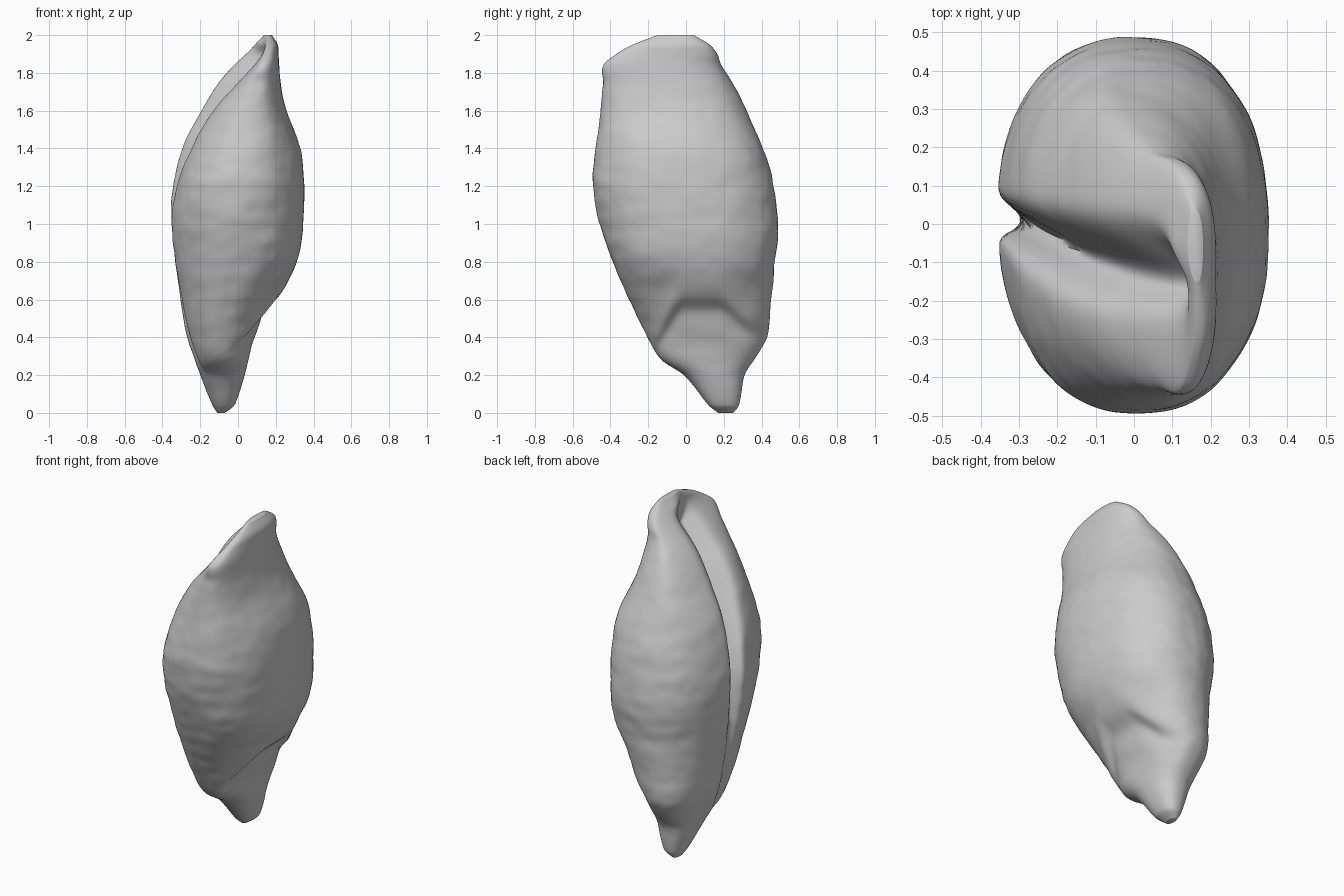
import bpy, bmesh, math
from mathutils import Vector, noise

if "Cube" in bpy.data.objects:
    bpy.data.objects.remove(bpy.data.objects["Cube"])

# Section limits by height: z, back lobe -x, front lobe -x, +x, -y, +y
PROFILE = [
    (0, -.11, -.11, -.07, .17, .25),
    (.04, -.135, -.135, -.02, .12, .28),
    (.2, -.2, -.2, .035, -.01, .31),
    (.28, -.23, -.23, .055, -.13, .36),
    (.4, -.27, -.27, .09, -.2, .43),
    (.6, -.305, -.305, .19, -.3, .45),
    (.8, -.335, -.335, .31, -.39, .47),
    (1, -.358, -.355, .345, -.455, .488),
    (1.2, -.35, -.33, .352, -.492, .465),
    (1.4, -.305, -.26, .33, -.478, .41),
    (1.6, -.205, -.15, .255, -.45, .32),
    (1.75, -.115, -.01, .225, -.443, .243),
    (1.84, -.04, .08, .218, -.44, .19),
    (1.9, .03, .125, .215, -.37, .165),
    (1.95, .085, .14, .21, -.28, .125),
    (2, .14, .145, .18, -.15, .04),
]
RINGS, SEGMENTS = 170, 240


def smooth(lo, hi, v):
    t = min(1, max(0, (v - lo) / (hi - lo)))
    return t * t * (3 - 2 * t)


def bump(v, centre, width):
    return math.exp(-((v - centre) / width) ** 2)


def section(z):
    """Cubic interpolation of the profile rows."""
    i = max(k for k in range(len(PROFILE) - 1) if PROFILE[k][0] <= z)
    a, b = PROFILE[i], PROFILE[i + 1]
    before, after = PROFILE[max(0, i - 1)], PROFILE[min(len(PROFILE) - 1, i + 2)]
    h = b[0] - a[0]
    t = (z - a[0]) / h
    out = []
    for k in range(1, len(a)):
        m0 = (b[k] - before[k]) / (b[0] - before[0]) * h
        m1 = (after[k] - a[k]) / (after[0] - a[0]) * h
        out.append((1 - t) ** 2 * ((1 + 2 * t) * a[k] + t * m0)
                   + t * t * ((3 - 2 * t) * b[k] + (t - 1) * m1))
    return out


def ledge_height(y):
    """Scar line above the germ on the +x side."""
    return .58 - .33 * (1 - smooth(-.26, 0, y)) - .14 * smooth(.16, .38, y)


def wrinkle(p):
    """Fine uneven ripples, stretched around the body."""
    n = (noise.noise(Vector((p.x * 5, p.y * 5, p.z * 16)))
         + noise.noise(Vector((p.x * 4, p.y * 4, p.z * 5)))
         + .6 * noise.noise(Vector((p.x * 14, p.y * 14, p.z * 16))))
    return .012 * n * smooth(0, .15, p.z) * (1 - smooth(1.85, 2, p.z))


def surface_point(z, angle):
    back, front, right, low, high = section(z)
    c, s = math.cos(angle), math.sin(angle)
    top = smooth(1.3, 1.8, z)
    power = .88 - .12 * top * smooth(.1, -.1, s) if c > 0 else .9
    ux, uy = (math.copysign(abs(v) ** power, v) for v in (c, s))
    # the ridge leans towards +x at the front
    cx = (back + right) / 2 - .25 * top * uy * (right - back) / 2
    cy = (low + high) / 2
    y = cy + uy * (high - low) / 2
    if c > 0:
        # step under the scar line
        ledge = ledge_height(y)
        above = smooth(ledge - .04, ledge + .04, z)
        x = cx + ux * (right - cx + .02 * above * bump(z, ledge + .06, .1)
                       - .02 * (1 - above) * bump(z, ledge - .03, .08))
    else:
        crease = .02 - .1 * smooth(1, 1.8, z)
        lobe = 1 - smooth(crease - .1, crease + .04, y)
        x = cx + ux * (cx - back - (front - back) * lobe)
        # long crease, steep under the back lobe and open towards the front
        depth = .025 + .15 * smooth(.6, 1.4, z)
        depth *= smooth(.15, .4, z) * (1 - smooth(1.84, 1.97, z))
        width = .03 + (.065 if y < crease else .035) * smooth(1, 1.7, z)
        push = depth * bump(y, crease, width)
        x = min(x + push, max(x, right - .07))
        y -= .25 * push
    r = 1 + wrinkle(Vector((x, y, z)))
    return Vector((cx + (x - cx) * r, cy + (y - cy) * r, z))


# Seed body: lofted rings, closer together towards both ends
bm = bmesh.new()
rings = []
for i in range(RINGS + 1):
    z = 1 - math.cos(math.pi * i / RINGS)
    rings.append([bm.verts.new(surface_point(z, 2 * math.pi * j / SEGMENTS))
                  for j in range(SEGMENTS)])
for a, b in zip(rings, rings[1:]):
    for j in range(SEGMENTS):
        k = (j + 1) % SEGMENTS
        bm.faces.new((a[j], a[k], b[k], b[j]))
bm.faces.new(rings[0][::-1])
bm.faces.new(rings[-1])
for _ in range(3):
    bmesh.ops.smooth_vert(bm, verts=bm.verts, factor=.5,
                          use_axis_x=True, use_axis_y=True, use_axis_z=False)
mesh = bpy.data.meshes.new("seed_body")
bm.to_mesh(mesh)
bm.free()
seed = bpy.data.objects.new("seed_body", mesh)
bpy.context.collection.objects.link(seed)

# Plain grey
grey = bpy.data.materials.new("plain_grey")
grey.use_nodes = True
colour = (.6, .6, .6, 1)
grey.diffuse_color = colour
grey.node_tree.nodes["Principled BSDF"].inputs["Base Color"].default_value = colour
mesh.materials.append(grey)

bpy.context.view_layer.objects.active = seed
seed.select_set(True)
bpy.ops.object.shade_smooth_by_angle(angle=math.radians(60))
